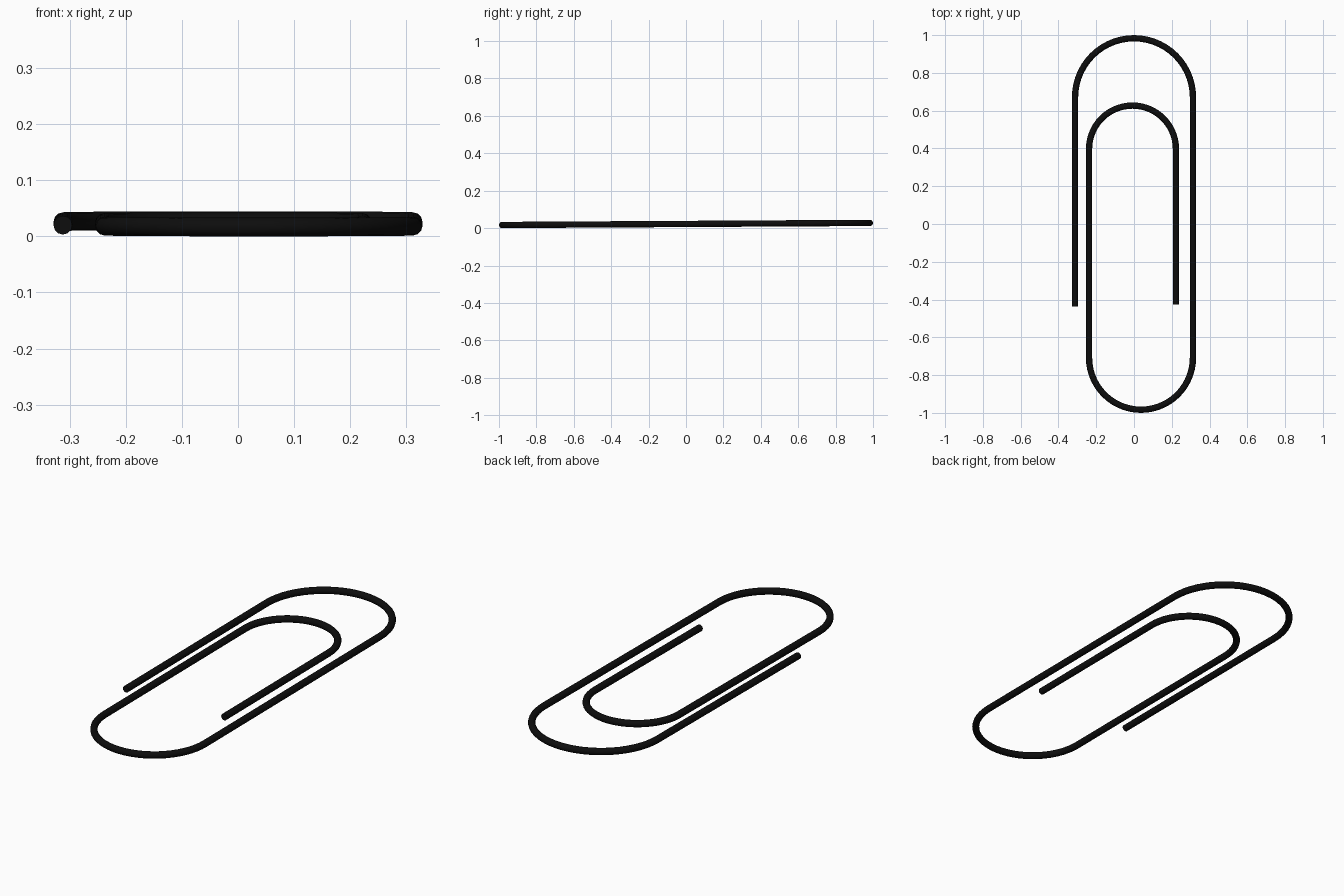
import bpy
import math

if "Cube" in bpy.data.objects:
    bpy.data.objects.remove(bpy.data.objects["Cube"])

R = 0.0167          # wire radius
Y_END = 1.0 - R     # centreline reach along y


def arc(cx, cy, r, a0, a1, n=28):
    """Points of a half-circle bend, angles in degrees."""
    return [(cx + r * math.cos(math.radians(a0 + (a1 - a0) * i / n)),
             cy + r * math.sin(math.radians(a0 + (a1 - a0) * i / n)))
            for i in range(n + 1)]


# Wire centreline: outer leg, top bend, bottom bend, inner bend, inner leg
path = [(-0.312, -0.437)]
path += arc(0.0, Y_END - 0.312, 0.312, 180, 0)
path += arc(0.037, -Y_END + 0.275, 0.275, 0, -180)
path += arc(-0.008, 0.397, 0.23, 180, 0)
path += [(0.222, -0.426)]

curve = bpy.data.curves.new("wire", 'CURVE')
curve.dimensions = '3D'
curve.twist_mode = 'Z_UP'
curve.bevel_depth = R
curve.bevel_resolution = 4
curve.use_fill_caps = True
spline = curve.splines.new('POLY')
spline.points.add(len(path) - 1)
for p, (x, y) in zip(spline.points, path):
    # The clip leans up slightly towards the back
    p.co = (x, y, R + 0.0057 * (y + Y_END), 1)

clip = bpy.data.objects.new("bent_wire_clip", curve)
bpy.context.collection.objects.link(clip)
bpy.context.view_layer.objects.active = clip
clip.select_set(True)
bpy.ops.object.convert(target='MESH')
clip = bpy.context.object
clip.name = "bent_wire_clip"

# Black wire colour
mat = bpy.data.materials.new("black wire")
mat.diffuse_color = (0.004, 0.004, 0.004, 1)
mat.use_nodes = True
mat.node_tree.nodes["Principled BSDF"].inputs["Base Color"].default_value = mat.diffuse_color
clip.data.materials.clear()
clip.data.materials.append(mat)
bpy.ops.object.shade_smooth_by_angle(angle=math.radians(40))
